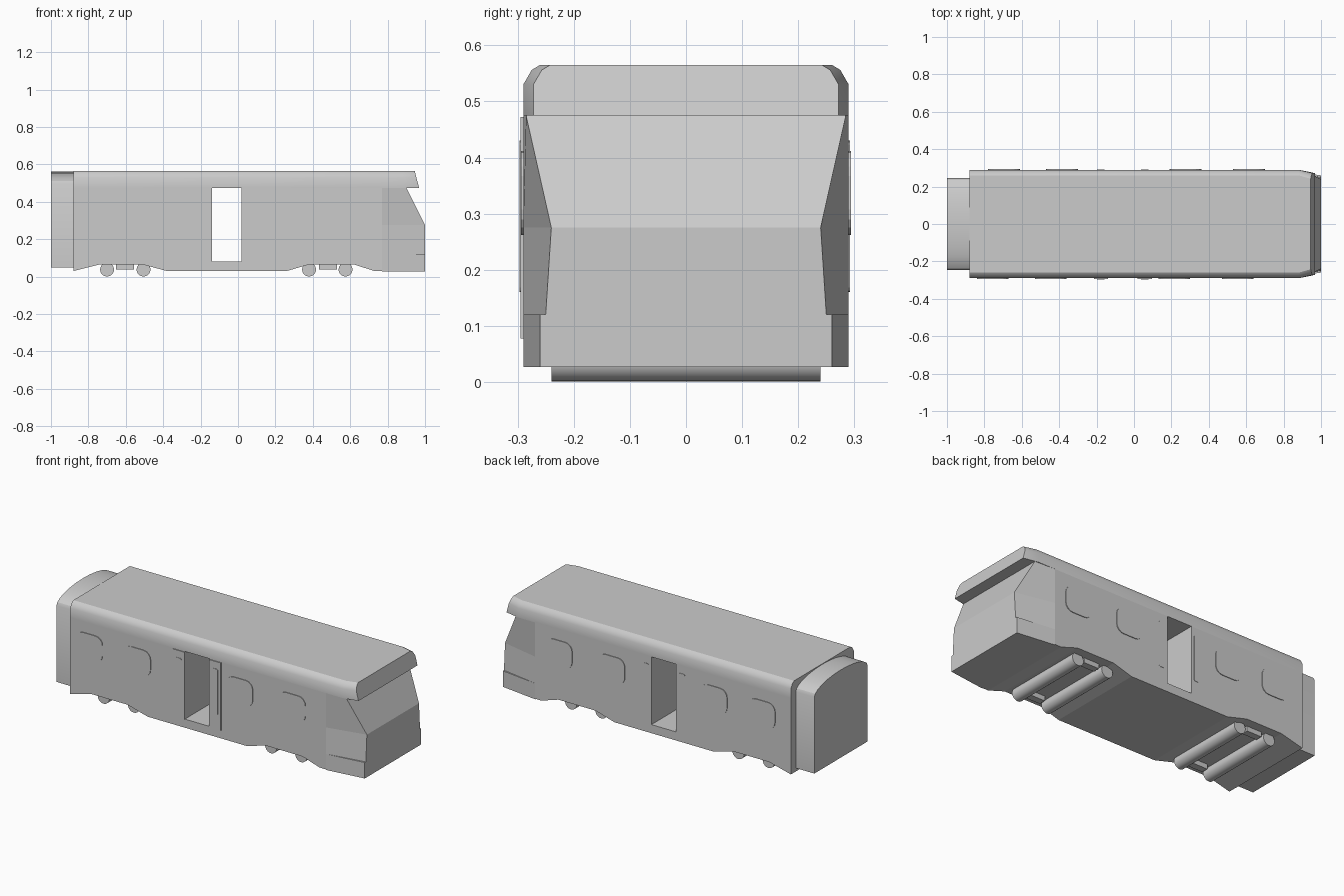
import bpy, bmesh, math

if "Cube" in bpy.data.objects:
    bpy.data.objects.remove(bpy.data.objects["Cube"])


def mesh_object(name, verts, faces, smooth=None):
    me = bpy.data.meshes.new(name)
    me.from_pydata(verts, [], faces)
    bm = bmesh.new()
    bm.from_mesh(me)
    bmesh.ops.recalc_face_normals(bm, faces=bm.faces)
    bm.to_mesh(me)
    bm.free()
    ob = bpy.data.objects.new(name, me)
    bpy.context.collection.objects.link(ob)
    if smooth:
        bpy.ops.object.select_all(action='DESELECT')
        ob.select_set(True)
        bpy.context.view_layer.objects.active = ob
        bpy.ops.object.shade_smooth_by_angle(angle=math.radians(smooth))
    return ob


def loft(name, rings, smooth=None):
    """Skin equal-sized closed rings and cap both ends."""
    n = len(rings[0])
    faces = [list(range(n)), [(len(rings) - 1) * n + i for i in range(n)]]
    for r in range(len(rings) - 1):
        for i in range(n):
            j = (i + 1) % n
            faces.append((r * n + i, r * n + j, (r + 1) * n + j, (r + 1) * n + i))
    return mesh_object(name, [v for ring in rings for v in ring], faces, smooth)


def side_prism(name, xz, y0, y1, smooth=None):
    return loft(name, [[(x, y, z) for x, z in xz] for y in (y0, y1)], smooth)


def rounded_rect(x0, x1, z0, z1, r, steps=4):
    pts = []
    corners = ((x1 - r, z1 - r), (x0 + r, z1 - r), (x0 + r, z0 + r), (x1 - r, z0 + r))
    for q, (cx, cz) in enumerate(corners):
        for s in range(steps + 1):
            a = math.pi / 2 * (q + s / steps)
            pts.append((cx + r * math.cos(a), cz + r * math.sin(a)))
    return pts


W = 0.29       # body half width
EAVE = 0.475   # bottom of the roof, top of the doorway
NOSE = 0.77    # where the cab begins to taper

# body with wheel recesses below and a doorway passing right through
side_prism("body", [
    (-0.88, 0.03), (-0.74, 0.065), (-0.51, 0.065), (-0.38, 0.03),
    (0.26, 0.03), (0.38, 0.065), (0.62, 0.065), (0.73, 0.03), (NOSE, 0.03),
    (NOSE, EAVE), (0.02, EAVE), (0.02, 0.08), (-0.14, 0.08), (-0.14, EAVE),
    (-0.88, EAVE)], -W, W)

# roof with chamfered edges and a visor over the cab


def roof_ring(x_low, x_high, w):
    half = [(w, EAVE), (w, 0.53), (w - 0.015, 0.556), (w - 0.03, 0.565)]
    pts = half + [(-y, z) for y, z in reversed(half)]
    return [(x_low + (x_high - x_low) * (z - EAVE) / 0.09, y, z) for y, z in pts]


loft("roof", [roof_ring(-0.88, -0.88, W), roof_ring(0.88, 0.88, W),
              roof_ring(0.968, 0.945, 0.272)], 30)

# tapering cab with sloped windscreen
cab_rows = [(0.12, 1.0, 0.25), (0.275, 1.0, 0.24), (EAVE, 0.90, 0.285)]
loft("cab", [[(NOSE, -W, z), (x, -w, z), (x, w, z), (NOSE, W, z)]
             for z, x, w in cab_rows])
loft("cab_skirt", [[(NOSE, -W, z), (1.0, -0.26, z), (1.0, 0.26, z), (NOSE, W, z)]
                   for z in (0.027, 0.12)])

# arched gangway at the rear
arch = [(-0.245, 0.05), (0.245, 0.05)]
for k in range(13):
    a = math.radians(7.5 * 2 * k)
    arch.append((0.245 * math.cos(a), 0.495 + 0.067 * math.sin(a)))
loft("gangway", [[(x, y, z) for y, z in arch] for x in (-1.0, -0.87)], 30)

# wheel rollers
for k, x in enumerate((-0.70, -0.505, 0.38, 0.575)):
    circle = [(x + 0.037 * math.cos(math.tau * i / 32),
               0.038 + 0.037 * math.sin(math.tau * i / 32)) for i in range(32)]
    side_prism(f"wheel_roller_{k}", circle, -0.24, 0.24, 30)

# bogie blocks between the wheels on both sides
for k, x in enumerate((-0.605, 0.48)):
    for s in (-1, 1):
        block = [(x - 0.048, 0.037), (x + 0.048, 0.037), (x + 0.048, 0.07), (x - 0.048, 0.07)]
        side_prism(f"bogie_block_{k}_{s}", block, s * 0.195, s * 0.235)

# window panes, slightly offset between the two sides
for s, starts in ((-1, (-0.84, -0.53, 0.13, 0.47)), (1, (-0.78, -0.47, 0.19, 0.53))):
    for k, x in enumerate(starts):
        side_prism(f"window_{k}_{s}", rounded_rect(x, x + 0.17, 0.262, 0.412, 0.045),
                   s * (W - 0.005), s * (W + 0.004))

# sliding door leaves on the front, narrow door panes on both sides
for k, x in enumerate((-0.215, 0.02)):
    leaf = [(x, 0.077), (x + 0.075, 0.077), (x + 0.075, 0.472), (x, 0.472)]
    side_prism(f"door_leaf_{k}", leaf, -W - 0.005, -W + 0.002)
    pane = rounded_rect(x + 0.018, x + 0.057, 0.16, 0.43, 0.008, 2)
    side_prism(f"door_pane_front_{k}", pane, -W - 0.007, -W)
    side_prism(f"door_pane_back_{k}", pane, W - 0.002, W + 0.002)
